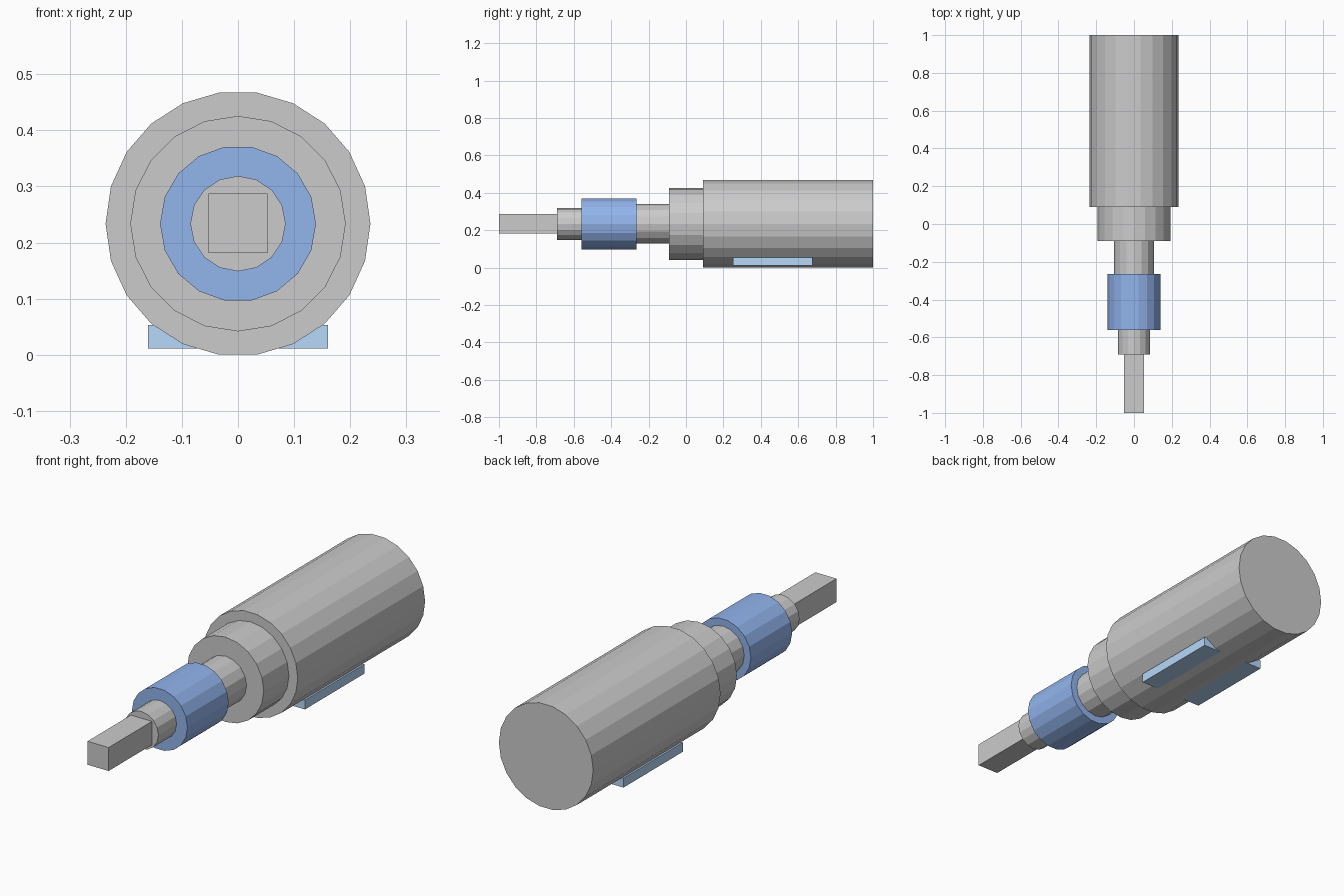
import bpy, math

if "Cube" in bpy.data.objects:
    bpy.data.objects.remove(bpy.data.objects["Cube"])

AXIS_Z = 0.2336  # height of the common centre line


def material(name, color):
    m = bpy.data.materials.new(name)
    m.diffuse_color = (*color, 1)
    m.use_nodes = True
    m.node_tree.nodes["Principled BSDF"].inputs["Base Color"].default_value = m.diffuse_color
    return m


def cylinder(name, radius, sides, y0, y1, mat=None):
    # cylinder along y with a corner pointing to +x
    bpy.ops.mesh.primitive_cylinder_add(
        vertices=sides, radius=radius, depth=y1 - y0,
        location=(0, (y0 + y1) / 2, AXIS_Z))
    finish(name, mat)
    ob = bpy.context.object
    for v in ob.data.vertices:
        x, y, z = v.co
        v.co = (y, z, x)


def box(name, size, center, mat=None):
    bpy.ops.mesh.primitive_cube_add(size=1, location=center)
    ob = bpy.context.object
    for v in ob.data.vertices:
        v.co = [c * s for c, s in zip(v.co, size)]
    finish(name, mat)


def finish(name, mat):
    ob = bpy.context.object
    ob.name = name
    if mat:
        ob.data.materials.append(mat)


dark_blue = material("dark_blue", (0.287, 0.46, 0.845))
light_blue = material("light_blue", (0.467, 0.687, 0.943))

# Stepped round body, back to front
cylinder("main_body", 0.236, 22, 0.09, 1.0)
cylinder("shoulder", 0.192, 20, -0.09, 0.09)
cylinder("neck", 0.106, 16, -0.265, -0.09)
cylinder("grip_sleeve", 0.139, 18, -0.56, -0.265, dark_blue)
cylinder("front_collar", 0.085, 16, -0.69, -0.56)

# Square drive tip
box("square_tip", (0.106, 0.31, 0.106), (0, -0.845, AXIS_Z + 0.001))

# Flat base plate passing through the body
box("base_plate", (0.32, 0.425, 0.042), (0, 0.4625, 0.032), light_blue)
